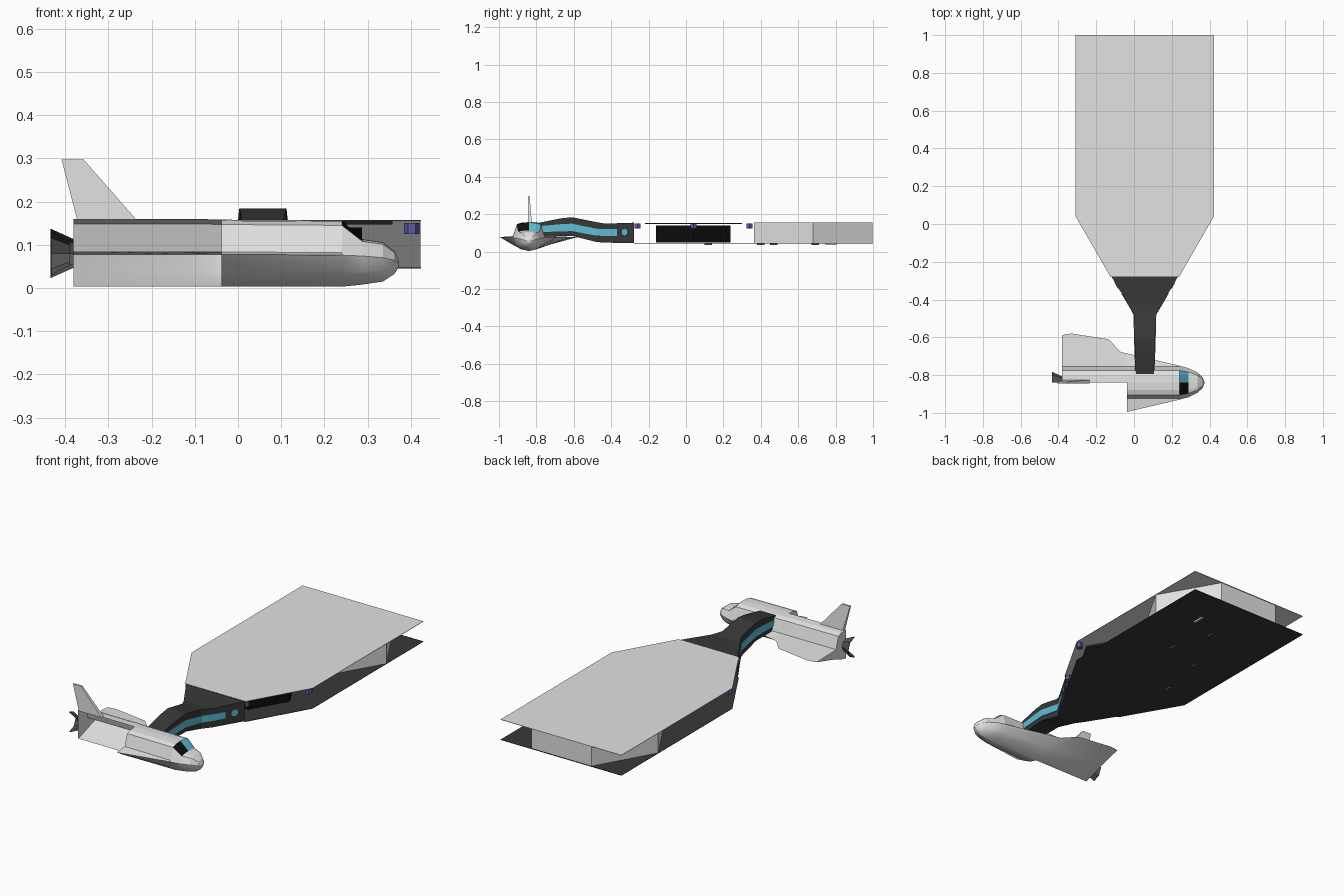
import bpy, bmesh, math
from mathutils import Vector

if "Cube" in bpy.data.objects:
    bpy.data.objects.remove(bpy.data.objects["Cube"])


def material(name, r, g, b):
    m = bpy.data.materials.new(name)
    m.diffuse_color = (r, g, b, 1)
    m.use_nodes = True
    m.node_tree.nodes["Principled BSDF"].inputs["Base Color"].default_value = m.diffuse_color
    return m


LIGHT = material("light_grey", .76, .76, .76)
DARK = material("charcoal", .04, .04, .04)
BLACK = material("black", .004, .004, .004)
CYAN = material("cyan", .11, .53, .68)
PURPLE = material("violet", .11, .1, .36)
METAL = material("engine_grey", .09, .09, .09)


def finish(bm, name, mats):
    bmesh.ops.remove_doubles(bm, verts=bm.verts, dist=1e-5)
    bmesh.ops.recalc_face_normals(bm, faces=bm.faces)
    me = bpy.data.meshes.new(name)
    bm.to_mesh(me)
    bm.free()
    for m in mats:
        me.materials.append(m)
    ob = bpy.data.objects.new(name, me)
    bpy.context.collection.objects.link(ob)
    return ob


def prism(name, outline, z0, z1, mat, caps=True):
    """Vertical prism over an xy outline."""
    bm = bmesh.new()
    lo = [bm.verts.new((x, y, z0)) for x, y in outline]
    hi = [bm.verts.new((x, y, z1)) for x, y in outline]
    n = len(outline)
    for i in range(n):
        k = (i + 1) % n
        bm.faces.new((lo[i], lo[k], hi[k], hi[i]))
    if caps:
        bm.faces.new(lo)
        bm.faces.new(hi)
    return finish(bm, name, [mat])


def loft(name, rings, mat, closed=True, caps=True):
    """Skin a list of point rings."""
    bm = bmesh.new()
    rows = [[bm.verts.new(p) for p in r] for r in rings]
    n = len(rows[0])
    for a, b in zip(rows, rows[1:]):
        for i in range(n if closed else n - 1):
            k = (i + 1) % n
            bm.faces.new((a[i], a[k], b[k], b[i]))
    if caps:
        bm.faces.new(rows[0])
        bm.faces.new(rows[-1])
    return finish(bm, name, [mat])


def hexagon(cx, cy, r):
    return [(cx + r * math.cos(math.pi / 3 * i), cy + r * math.sin(math.pi / 3 * i))
            for i in range(6)]


# Cargo deck: two hexagon bays between a light top plate and a dark floor
CX, R = .057, .366
Y_FRONT, Y_BACK = .04, .68
deck = [(CX - R, 1), (CX + R, 1), (CX + R, Y_FRONT), (CX + R / 2, -.277),
        (CX - R / 2, -.277), (CX - R, Y_FRONT)]
prism("deck_top_plate", deck, .155, .157, LIGHT)
prism("deck_floor_plate", deck, .045, .047, DARK)
prism("rear_bay_walls", hexagon(CX, Y_BACK, R - .001), .047, .155, LIGHT, caps=False)
prism("front_bay_core", hexagon(CX, Y_FRONT, .23), .049, .14, BLACK)
prism("front_bay_rim", hexagon(CX, Y_FRONT, .3), .147, .1545, DARK)

# Violet latches under the corners of the front bay
for i, (x, y) in enumerate(hexagon(CX, Y_FRONT, .345)):
    prism(f"corner_latch_{i}", hexagon(x, y, .018), .125, .15, PURPLE)

# Small fittings under the floor
for i, (x, y, l) in enumerate([(.21, .775, .03), (.06, .69, .02), (.13, .47, .02),
                               (-.08, .4, .02), (-.13, .12, .02)]):
    prism(f"floor_fitting_{i}", [(x - .006, y - l), (x + .006, y - l),
          (x + .006, y + l), (x - .006, y + l)], .037, .045, LIGHT if i == 0 else METAL)

# Neck joining deck and ship: y, left x, right x, bottom z, top z
neck = [(-.278, -.12, .233, .047, .155), (-.43, -.027, .145, .048, .15),
        (-.48, 0, .115, .052, .158), (-.61, .003, .112, .085, .184),
        (-.67, .005, .11, .083, .178), (-.8, .01, .105, .08, .152)]
loft("neck", [[(a, y, b), (c, y, b), (c, y, t), (a, y, t)] for y, a, c, b, t in neck], DARK)


def neck_side(y, side):
    for p, q in zip(neck, neck[1:]):
        if q[0] <= y <= p[0]:
            f = (y - p[0]) / (q[0] - p[0])
            return p[side] + f * (q[side] - p[side])


# Cyan window stripe along each side of the neck: y, bottom z, top z
stripe = [(-.37, .084, .12), (-.43, .084, .121), (-.48, .086, .123),
          (-.61, .11, .15), (-.67, .108, .147), (-.77, .105, .138)]
for side, sgn in ((1, -1), (2, 1)):
    rings = []
    for y, b, t in stripe:
        x = neck_side(y, side)
        rings.append([(x + sgn * .003, y, b), (x + sgn * .003, y, t),
                      (x - sgn * .003, y, t), (x - sgn * .003, y, b)])
    loft(f"neck_stripe_{side}", rings, CYAN)
    # round cyan port near the deck
    bm = bmesh.new()
    bmesh.ops.create_cone(bm, cap_ends=True, segments=16, radius1=.018, radius2=.018, depth=.008)
    port = finish(bm, f"neck_port_{side}", [CYAN])
    port.location = (neck_side(-.325, side), -.325, .105)
    port.rotation_euler = Vector((sgn * .867, -.5, 0)).to_track_quat('Z', 'Y').to_euler()

# Ship hull stations: x, top z, body half width, wing half width, waist z, keel z
SY = -.84
stations = [(-.38, .16, .085, .25, .078, .003), (-.365, .16, .085, .256, .078, .003),
            (-.33, .16, .085, .26, .078, .003), (-.135, .159, .085, .23, .078, .003),
            (-.07, .159, .085, .162, .078, .003), (-.038, .158, .085, .155, .078, .003),
            (.24, .156, .085, .09, .076, .003), (.288, .113, .074, .077, .074, .008),
            (.335, .106, .052, .054, .07, .015), (.362, .085, .028, .03, .064, .033),
            (.372, .064, .006, .007, .057, .048)]


def section(s, sgn):
    x, zt, h, w, zm, zb = s
    u = zt - zm
    pts = [(0, zt), (.47 * h, zt - .03 * u), (.76 * h, zm + .86 * u), (h, zm + .07 * u),
           (w, zm), (.6 * h + .25 * w, zb + .48 * (zm - zb)),
           (.5 * h, zb + .14 * (zm - zb)), (0, zb)]
    return [(x, SY + sgn * y, z) for y, z in pts]


# The far side runs full length, the near side only from the mid break forward
for name, sgn, part in (("ship_hull_far", 1, stations), ("ship_hull_near", -1, stations[5:])):
    bm = bmesh.new()
    rows = [[bm.verts.new(p) for p in section(s, sgn)] for s in part]
    for a, b, s in zip(rows, rows[1:], part):
        for j in range(7):
            f = bm.faces.new((a[j], a[j + 1], b[j + 1], b[j]))
            f.smooth = j >= 4
            if s[0] == .24 and j < 2:      # cockpit canopy
                f.material_index = 1
    bm.faces.new(rows[-1])
    if sgn > 0:
        bm.faces.new(rows[0])              # tail bulkhead
    finish(bm, name, [LIGHT, CYAN if sgn > 0 else BLACK])

# Tail fin, tapering towards the tip
fin = [(-.372, .158), (-.235, .158), (-.357, .297), (-.408, .297)]
bm = bmesh.new()
near = [bm.verts.new((x, SY - .005, z)) for x, z in fin]
far = [bm.verts.new((x, SY + (.015 if z < .2 else .004), z)) for x, z in fin]
bm.faces.new(near)
bm.faces.new(far)
for i in range(4):
    k = (i + 1) % 4
    bm.faces.new((near[i], near[k], far[k], far[i]))
finish(bm, "tail_fin", [LIGHT])

# Half engine bell behind the tail
bell = [[(x, SY + r * math.sin(a), .08 + r * math.cos(a))
         for a in [math.pi * i / 4 for i in range(5)]]
        for x, r in ((-.38, .033), (-.433, .057), (-.431, .05), (-.39, .028))]
loft("engine_bell", bell, METAL, closed=False, caps=False)
